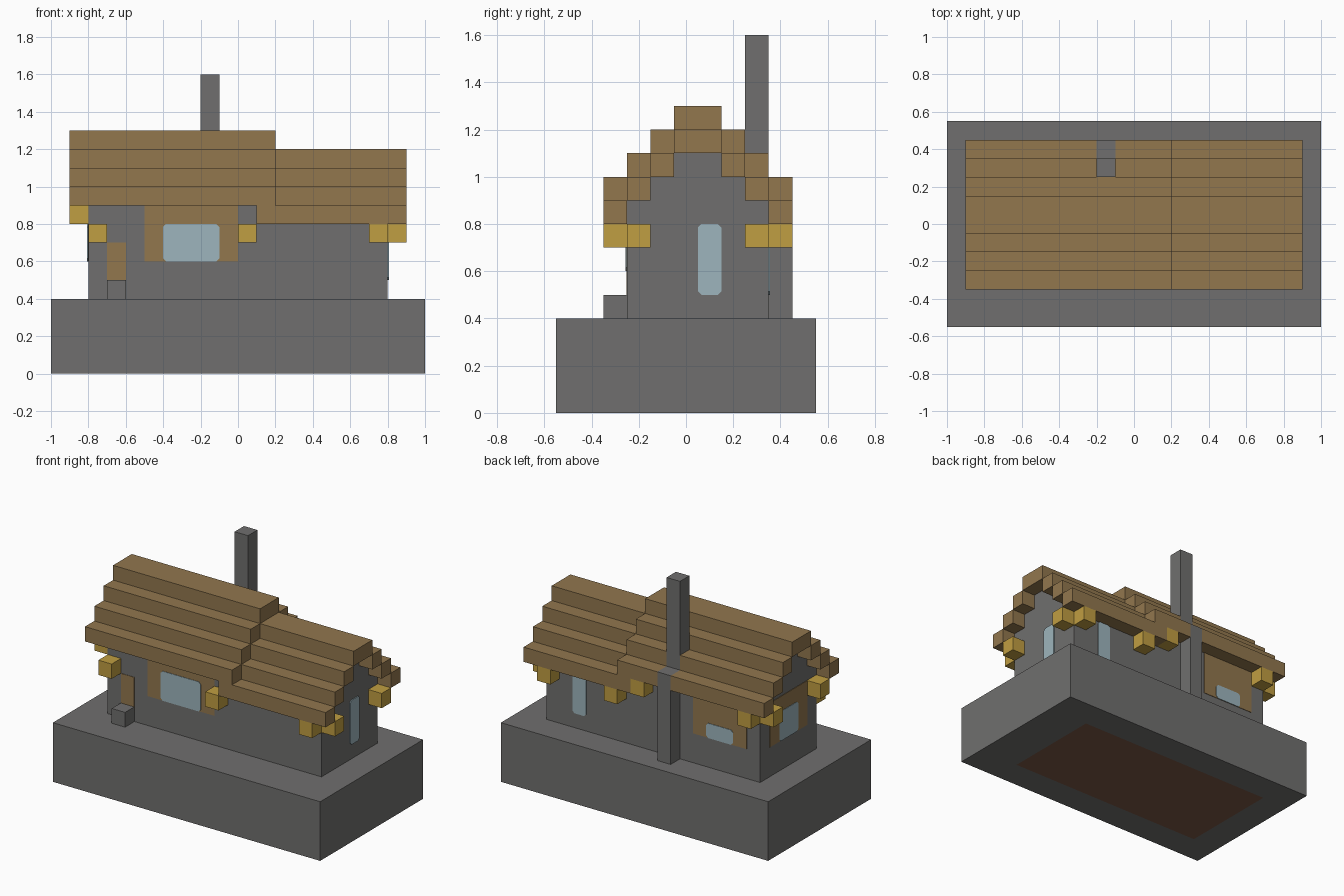
import bpy, bmesh
from mathutils import Vector

cube = bpy.data.objects.get("Cube")
if cube:
    bpy.data.objects.remove(cube, do_unlink=True)


def material(name, rgb):
    m = bpy.data.materials.new(name)
    m.use_nodes = True
    m.diffuse_color = (*rgb, 1)
    m.node_tree.nodes["Principled BSDF"].inputs["Base Color"].default_value = (*rgb, 1)
    return m


STONE = material("grey stone", (0.162, 0.159, 0.156))
WOOD = material("brown wood", (0.287, 0.184, 0.076))
LAMP = material("lamp yellow", (0.527, 0.342, 0.054))
GLASS = material("pale blue glass", (0.337, 0.462, 0.509))
FLOOR = material("dark floor wood", (0.2, 0.1, 0.06))


def finish(name, bm, *mats):
    bmesh.ops.recalc_face_normals(bm, faces=bm.faces)
    mesh = bpy.data.meshes.new(name)
    bm.to_mesh(mesh)
    bm.free()
    for m in mats:
        mesh.materials.append(m)
    obj = bpy.data.objects.new(name, mesh)
    bpy.context.collection.objects.link(obj)
    return obj


def add_box(bm, xs, ys, zs):
    verts = bmesh.ops.create_cube(bm, size=1)["verts"]
    for v in verts:
        v.co = [(r[0] + r[1]) / 2 + c * (r[1] - r[0]) for c, r in zip(v.co, (xs, ys, zs))]


def box(name, mat, xs, ys, zs):
    bm = bmesh.new()
    add_box(bm, xs, ys, zs)
    return finish(name, bm, mat)


def pane(name, axis, wall, side, span, zs):
    """Thin glass plate with clipped corners on a wall facing along axis."""
    (a, b), (c, d), k = span, zs, 0.015
    outline = [(a + k, c), (b - k, c), (b, c + k), (b, d - k),
               (b - k, d), (a + k, d), (a, d - k), (a, c + k)]
    place = (lambda u, z: (wall, u, z)) if axis == "x" else (lambda u, z: (u, wall, z))
    bm = bmesh.new()
    face = bm.faces.new([bm.verts.new(place(u, z)) for u, z in outline])
    moved = bmesh.ops.extrude_face_region(bm, geom=[face])["geom"]
    push = Vector((1, 0, 0) if axis == "x" else (0, 1, 0)) * side * 0.006
    bmesh.ops.translate(bm, vec=push, verts=[g for g in moved if isinstance(g, bmesh.types.BMVert)])
    finish(name, bm, GLASS)


MID = 0.05                      # y of the ridge
FRONT, BACK = -0.25, 0.35       # long walls
FLUE = (-0.2, -0.1)             # chimney width
T = 0.003                       # painted plate thickness

# Foundation, with the floor showing on the underside
bm = bmesh.new()
add_box(bm, (-1, 1), (-0.55, 0.55), (0, 0.4))
for co, no in (((-0.8, 0, 0), (1, 0, 0)), ((0.7, 0, 0), (1, 0, 0)),
               ((0, -0.35, 0), (0, 1, 0)), ((0, 0.35, 0), (0, 1, 0))):
    bmesh.ops.bisect_plane(bm, geom=bm.verts[:] + bm.edges[:] + bm.faces[:], plane_co=co, plane_no=no)
for f in bm.faces:
    c = f.calc_center_median()
    if c.z < 0.01 and -0.8 < c.x < 0.7 and abs(c.y) < 0.35:
        f.material_index = 1
finish("foundation", bm, STONE, FLOOR)

# House walls with stepped gables, and stepped roofs: one tall, one lower
for label, x0, x1, r0, r1, top in (("tall", -0.8, 0.2, -0.9, 0.2, 1.3),
                                   ("low", 0.2, 0.8, 0.2, 0.9, 1.2)):
    walls, roof = bmesh.new(), bmesh.new()
    base = 0.4
    for half in (0.3, 0.2, 0.1):
        z = top - half
        add_box(walls, (x0, x1), (MID - half, MID + half), (base, z))
        base = z
    add_box(roof, (r0, r1), (MID - 0.1, MID + 0.1), (top - 0.1, top))
    for step in (1, 2, 3):
        zs = (top - 0.1 - step * 0.1, top - step * 0.1)
        near, far = step * 0.1, step * 0.1 + 0.1
        start = 0.1 if label == "low" and step == 3 else r0
        add_box(roof, (start, r1), (MID - far, MID - near), zs)
        # the rear boards stop either side of the chimney
        split = label == "tall" and step > 1
        for xs in ([(r0, FLUE[0]), (FLUE[1], r1)] if split else [(start, r1)]):
            add_box(roof, xs, (MID + near, MID + far), zs)
    finish(label + "_walls", walls, STONE)
    finish(label + "_roof", roof, WOOD)

# Chimney and front step
box("chimney_base", STONE, FLUE, (0.35, 0.45), (0.4, 1.0))
box("chimney_stack", STONE, FLUE, (0.25, 0.35), (1.0, 1.6))
box("front_step", STONE, (-0.7, -0.6), (-0.35, FRONT), (0.4, 0.5))

# Door and timber window surrounds
box("door", WOOD, (-0.7, -0.6), (FRONT - T, FRONT), (0.4, 0.7))
box("front_surround", WOOD, (-0.5, 0), (FRONT - T, FRONT), (0.6, 0.9))
box("back_surround", WOOD, (-0.7, -0.3), (BACK, BACK + T), (0.6, 0.9))
box("side_surround", WOOD, (-0.8 - T, -0.8), (-0.15, 0.25), (0.6, 0.9))

# Window panes
pane("front_window", "y", FRONT, -1, (-0.4, -0.1), (0.6, 0.8))
pane("back_wide_window", "y", BACK, 1, (-0.6, -0.4), (0.6, 0.7))
pane("back_narrow_window", "y", BACK, 1, (0.5, 0.6), (0.5, 0.8))
pane("right_gable_window", "x", -0.8, -1, (-0.05, 0.15), (0.6, 0.8))
pane("left_gable_window", "x", 0.8, 1, (0.05, 0.15), (0.5, 0.8))

# Lanterns under the eaves, grouped by wall as (position along wall, height)
rows = {
    "front": ([(-0.8, 0.7), (0, 0.7), (0.7, 0.7)], lambda u: (u, -0.35)),
    "back": ([(-0.8, 0.8), (0, 0.8), (0.2, 0.7), (0.7, 0.7)], lambda u: (u, 0.35)),
    "right": ([(-0.25, 0.8), (0.25, 0.8)], lambda u: (-0.9, u)),
    "left": ([(-0.25, 0.7), (0.25, 0.7)], lambda u: (0.8, u)),
}
for wall, (spots, place) in rows.items():
    for i, (u, z) in enumerate(spots):
        x, y = place(u)
        box(f"{wall}_lantern_{i + 1}", LAMP, (x, x + 0.1), (y, y + 0.1), (z, z + 0.1))
